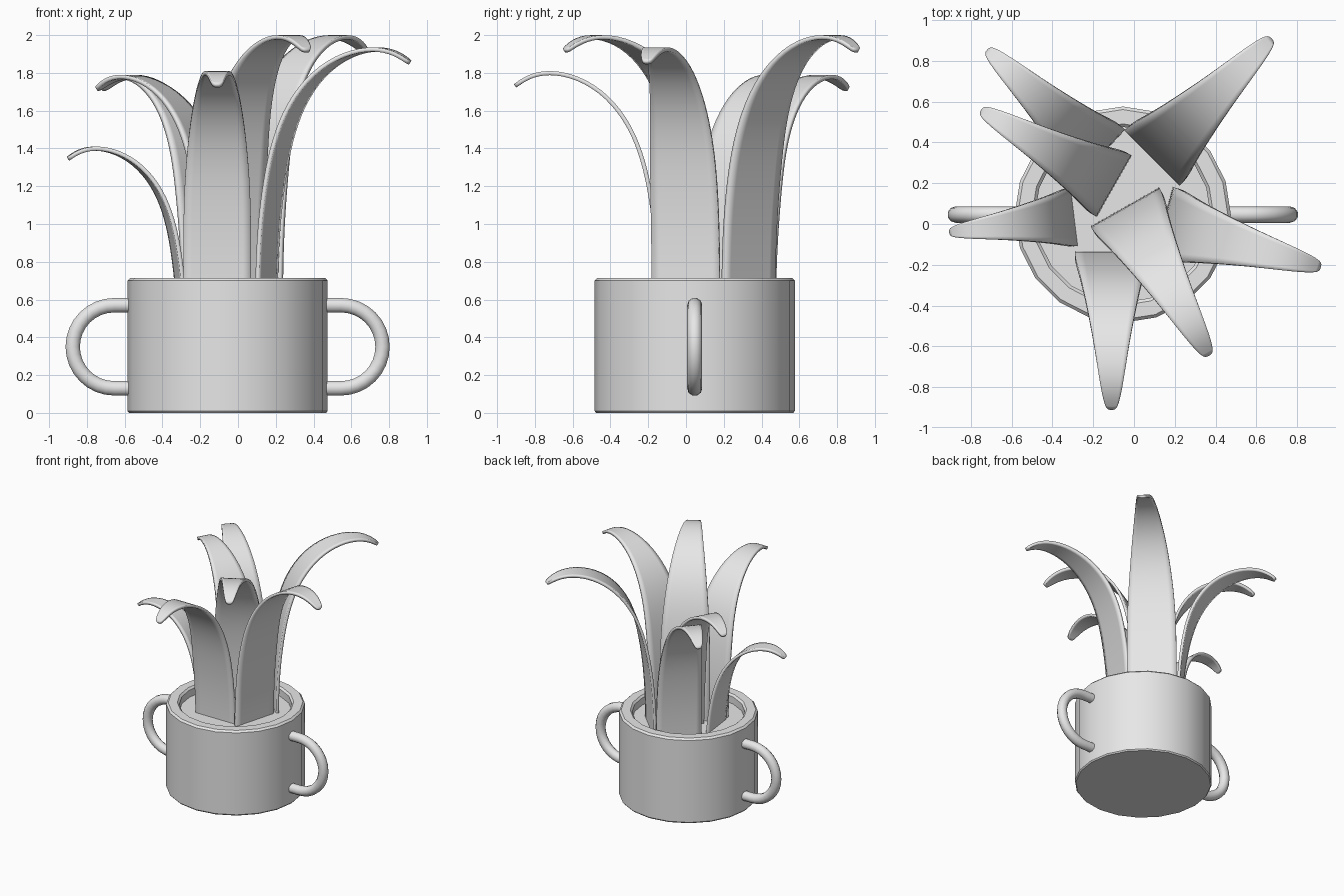
import bpy, bmesh, math
from mathutils import Vector

cube = bpy.data.objects.get("Cube")
if cube:
    bpy.data.objects.remove(cube, do_unlink=True)

grey = bpy.data.materials.new("plain_grey")
grey.use_nodes = True
grey.diffuse_color = (0.8, 0.8, 0.8, 1)
grey.node_tree.nodes["Principled BSDF"].inputs["Base Color"].default_value = (0.8, 0.8, 0.8, 1)

CENTRE = Vector((-0.055, 0.046, 0))


def add_object(name, data, location=(0, 0, 0)):
    obj = bpy.data.objects.new(name, data)
    obj.location = location
    data.materials.append(grey)
    bpy.context.collection.objects.link(obj)
    return obj


def smooth(obj, degrees):
    bpy.ops.object.select_all(action="DESELECT")
    obj.select_set(True)
    bpy.context.view_layer.objects.active = obj
    bpy.ops.object.shade_smooth_by_angle(angle=math.radians(degrees))


def finish(name, bm, location=(0, 0, 0)):
    bmesh.ops.recalc_face_normals(bm, faces=bm.faces)
    mesh = bpy.data.meshes.new(name)
    bm.to_mesh(mesh)
    bm.free()
    return add_object(name, mesh, location)


def lathe(name, profile, sides=20):
    """Turn a radius/height profile around the pot axis."""
    bm = bmesh.new()
    verts = [bm.verts.new((r, 0, z)) for r, z in profile]
    edges = [bm.edges.new(pair) for pair in zip(verts, verts[1:])]
    bmesh.ops.spin(bm, geom=verts + edges, cent=(0, 0, 0), axis=(0, 0, 1),
                   angle=math.tau, steps=sides)
    bmesh.ops.remove_doubles(bm, verts=bm.verts, dist=0.0005)
    obj = finish(name, bm, CENTRE)
    smooth(obj, 30)


# Pot with a thick rim, and the soil filling it
lathe("pot", [(0, 0), (0.522, 0), (0.53, 0.01), (0.53, 0.7), (0.515, 0.715),
              (0.445, 0.715), (0.43, 0.7), (0.43, 0.6), (0, 0.6)])
lathe("soil", [(0, 0.64), (0.435, 0.64), (0.435, 0.59), (0, 0.59)])


# Two loop handles
def handle(name, side):
    arc = [math.radians(90 - 180 * i / 16) for i in range(17)]
    path = [(0.48, 0.57)]
    path += [(0.6 + 0.22 * math.cos(a), 0.35 + 0.22 * math.sin(a)) for a in arc]
    path += [(0.48, 0.13)]
    curve = bpy.data.curves.new(name, "CURVE")
    curve.dimensions = "3D"
    curve.bevel_depth = 0.04
    curve.bevel_resolution = 3
    curve.use_fill_caps = True
    spline = curve.splines.new("POLY")
    spline.points.add(len(path) - 1)
    for point, (x, z) in zip(spline.points, path):
        point.co = (side * x, 0, z, 1)
    spline.use_smooth = True
    add_object(name, curve, CENTRE)


handle("left_handle", 1)
handle("right_handle", -1)

# Leaf outline: distance outward, drop below the peak, half width, per unit of reach
LEAF = [(0, -2, 0.235), (0.0, -1.5, 0.235), (0.02, -1.15, 0.235), (0.06, -0.85, 0.23),
        (0.11, -0.61, 0.215), (0.2, -0.37, 0.19), (0.36, -0.155, 0.155),
        (0.57, -0.025, 0.115), (0.77, 0.01, 0.085), (0.91, -0.025, 0.06), (1.0, -0.09, 0.035)]


def leaf(name, base, tip, peak):
    base, tip = Vector((*base, 0)), Vector((*tip, 0))
    reach = (tip - base).length
    out = (tip - base).normalized()
    across = Vector((-out.y, out.x, 0))
    bm = bmesh.new()
    rows = []
    for d, drop, half in LEAF:
        middle = base + out * d * reach + Vector((0, 0, peak + drop * reach))
        rows.append([bm.verts.new(middle + across * s * half * reach) for s in (-1, 0, 1)])
    for low, high in zip(rows, rows[1:]):
        for i in range(2):
            bm.faces.new((low[i], low[i + 1], high[i + 1], high[i]))
    obj = finish(name, bm)
    smooth(obj, 60)
    sub = obj.modifiers.new("round", "SUBSURF")
    sub.levels = sub.render_levels = 2
    thick = obj.modifiers.new("thickness", "SOLIDIFY")
    thick.thickness = 0.022
    thick.offset = 0


# Seven leaves around the plant
leaf("back_left_leaf", (0.095, 0.33), (0.67, 0.905), 1.99)
leaf("back_right_leaf", (-0.17, 0.34), (-0.715, 0.85), 1.78)
leaf("right_upper_leaf", (-0.105, 0.19), (-0.745, 0.555), 1.78)
leaf("right_lower_leaf", (-0.295, 0.035), (-0.9, -0.04), 1.4)
leaf("front_leaf", (-0.11, -0.14), (-0.11, -0.905), 1.8)
leaf("front_left_leaf", (-0.04, 0.075), (0.365, -0.64), 1.99)
leaf("left_leaf", (0.15, 0.0), (0.91, -0.21), 1.925)
